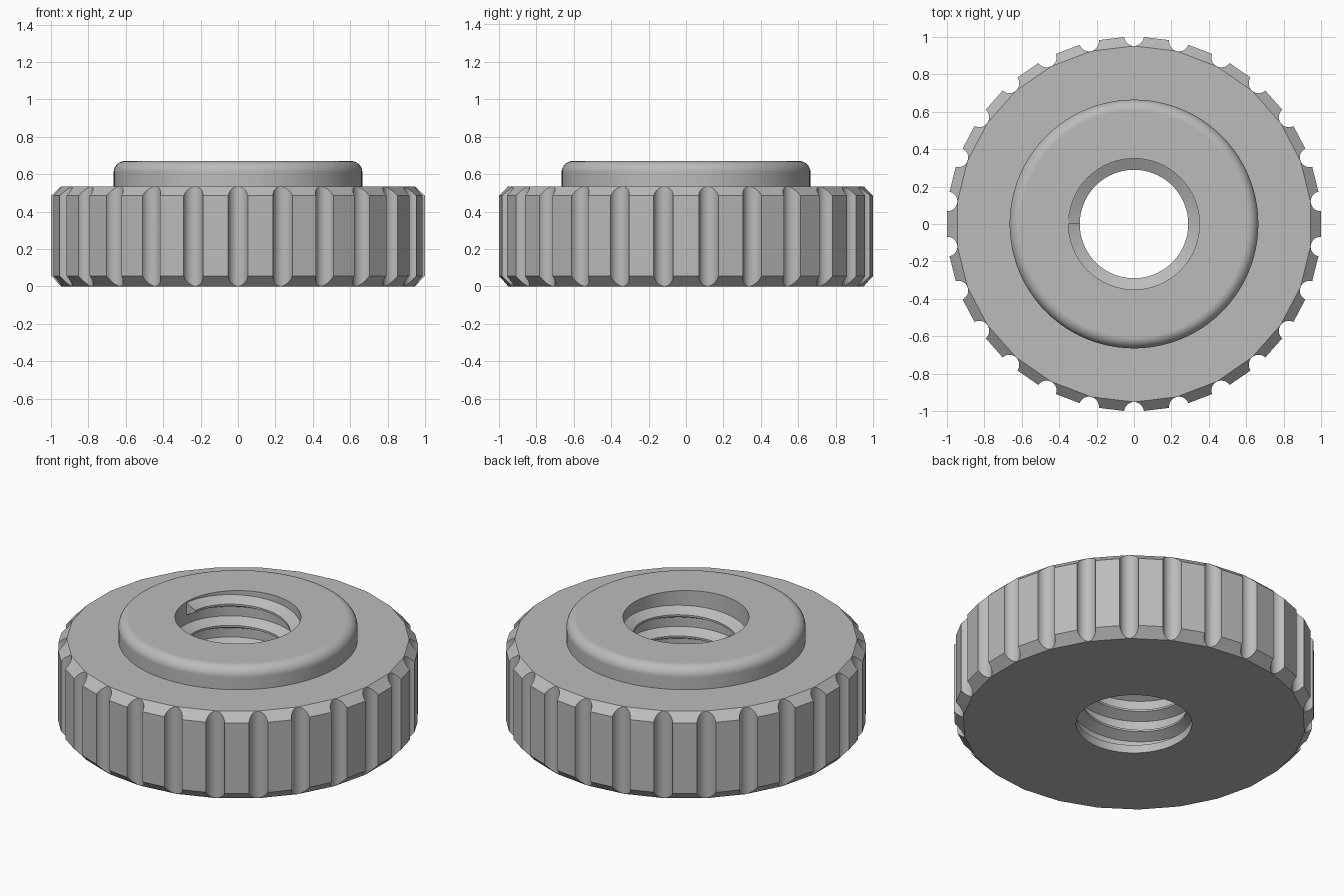
import bpy, bmesh
from math import sin, cos, pi, radians

if "Cube" in bpy.data.objects:
    bpy.data.objects.remove(bpy.data.objects["Cube"])

GROOVES = 26
HEIGHT, RIM_HEIGHT = 0.67, 0.535
BORE, CREST, LIP = 0.35, 0.29, 0.322
PITCH = 0.13

steel = bpy.data.materials.new("plain_grey_steel")
steel.use_nodes = True
grey = (0.5, 0.5, 0.5, 1)
steel.diffuse_color = grey
steel.node_tree.nodes["Principled BSDF"].inputs["Base Color"].default_value = grey


def make_object(name, bm):
    bmesh.ops.recalc_face_normals(bm, faces=bm.faces)
    mesh = bpy.data.meshes.new(name)
    bm.to_mesh(mesh)
    bm.free()
    mesh.materials.append(steel)
    obj = bpy.data.objects.new(name, mesh)
    bpy.context.collection.objects.link(obj)
    return obj


def skin(bm, rings, closed_path):
    """Join neighbouring rings of vertices with quads."""
    count = len(rings)
    for i in range(count if closed_path else count - 1):
        a, b = rings[i], rings[(i + 1) % count]
        for j in range(len(a)):
            k = (j + 1) % len(a)
            bm.faces.new((a[j], a[k], b[k], b[j]))


def turned(name, profile, sides, phase=0.0, centre=(0, 0)):
    """Solid of revolution, capped at both ends of the profile."""
    bm = bmesh.new()
    angles = [phase + 2 * pi * i / sides for i in range(sides)]
    rings = [[bm.verts.new((centre[0] + r * cos(a), centre[1] + r * sin(a), z))
              for a in angles] for r, z in profile]
    skin(bm, rings, False)
    bm.faces.new(rings[0])
    bm.faces.new(rings[-1])
    return make_object(name, bm)


def combine(target, tool, operation):
    mod = target.modifiers.new("combine", 'BOOLEAN')
    mod.object, mod.operation, mod.solver = tool, operation, 'EXACT'
    bpy.context.view_layer.objects.active = target
    bpy.ops.object.modifier_apply(modifier=mod.name)
    bpy.data.objects.remove(tool)


# Faceted rim with chamfered edges, corners centred on the grooves
to_corner = 1 / cos(pi / GROOVES)
outer, inner = 0.9985 * to_corner, 0.945 * to_corner
nut = turned("knurled_nut", [(inner, 0), (outer, 0.055),
                             (outer, RIM_HEIGHT - 0.05), (inner, RIM_HEIGHT)],
             GROOVES, pi / 2)

# Raised round collar with a rolled top edge
fillet = 0.06
collar = [(0.665, 0.3)]
for i in range(10):
    a = pi / 2 * i / 9
    collar.append((0.665 - fillet + fillet * cos(a), HEIGHT - fillet + fillet * sin(a)))
combine(nut, turned("collar", collar, 96), 'UNION')

# Round grip grooves around the rim
for i in range(GROOVES):
    a = pi / 2 + 2 * pi * i / GROOVES
    groove = turned("groove_cutter", [(0.053, -0.1), (0.053, RIM_HEIGHT + 0.1)],
                    32, a, (1.005 * cos(a), 1.005 * sin(a)))
    combine(nut, groove, 'DIFFERENCE')

# Centre hole with a slightly narrower lip at the bottom
hole = turned("bore_cutter", [(LIP, -0.1), (LIP, 0.05), (BORE, 0.05), (BORE, 0.8)], 96)
combine(nut, hole, 'DIFFERENCE')

# Helical thread ridge, ending squarely near the top
bm = bmesh.new()
section = [(BORE + 0.01, -0.042), (BORE + 0.01, 0.042), (CREST, 0.006), (CREST, -0.006)]
turns, steps = 4.4, 96
rings = []
for i in range(int(turns * steps) + 1):
    t = i / steps
    a = pi - 2 * pi * t
    z0 = HEIGHT - 0.043 - PITCH * t
    rings.append([bm.verts.new((r * cos(a), r * sin(a), z0 + dz)) for r, dz in section])
skin(bm, rings, False)
bm.faces.new(rings[0])
bm.faces.new(rings[-1])
thread = make_object("inner_thread", bm)

# Smooth the round surfaces and keep the facets crisp
bpy.ops.object.select_all(action='DESELECT')
for obj in (nut, thread):
    obj.select_set(True)
bpy.context.view_layer.objects.active = nut
bpy.ops.object.shade_smooth_by_angle(angle=radians(13))
weighted = nut.modifiers.new("even_shading", 'WEIGHTED_NORMAL')
weighted.keep_sharp = True
